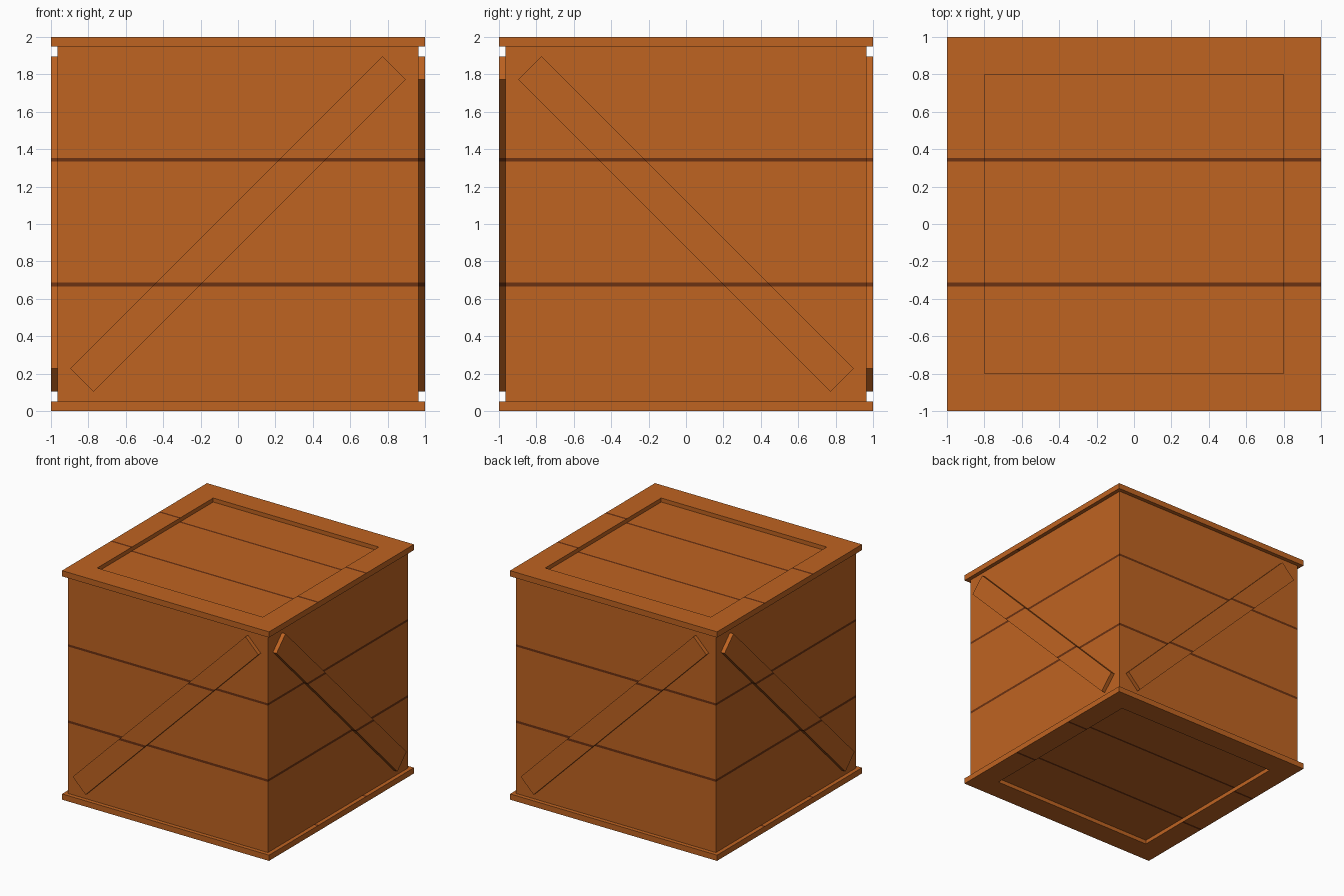
import bpy, bmesh, math
from mathutils import Matrix, Vector

if "Cube" in bpy.data.objects:
    bpy.data.objects.remove(bpy.data.objects["Cube"])


def material(name, rgb):
    m = bpy.data.materials.new(name)
    m.diffuse_color = (*rgb, 1)
    m.use_nodes = True
    m.node_tree.nodes["Principled BSDF"].inputs["Base Color"].default_value = m.diffuse_color
    return m


WOOD = material("orange_wood", (0.52, 0.126, 0.0155))
SEAM = material("dark_seam", (0.147, 0.031, 0.0055))
# plank seams, measured from one side of each crate face
SEAMS = [(0.667, 0.688), (1.333, 1.353)]


def upright(face):
    return abs(face.normal.z) < 0.8


def cut_seams(bm):
    """Split faces at the plank seams: by height on walls, by depth on lids."""
    for wall, axis, shift in ((True, Vector((0, 0, 1)), 0), (False, Vector((0, 1, 0)), -1)):
        for level in [v for pair in SEAMS for v in pair]:
            bm.normal_update()
            faces = [f for f in bm.faces if upright(f) == wall]
            edges = list({e for f in faces for e in f.edges})
            verts = list({v for f in faces for v in f.verts})
            bmesh.ops.bisect_plane(bm, geom=verts + edges + faces, dist=1e-5,
                                   plane_co=axis * (level + shift), plane_no=axis)
    bm.normal_update()
    for f in bm.faces:
        c = f.calc_center_median()
        t = c.z if upright(f) else c.y + 1
        f.material_index = int(any(a < t < b for a, b in SEAMS))


def finish(name, bm):
    bmesh.ops.recalc_face_normals(bm, faces=bm.faces)
    cut_seams(bm)
    me = bpy.data.meshes.new(name)
    bm.to_mesh(me)
    bm.free()
    me.materials.append(WOOD)
    me.materials.append(SEAM)
    bpy.context.collection.objects.link(bpy.data.objects.new(name, me))


def box(size, matrix):
    bm = bmesh.new()
    bmesh.ops.create_cube(bm, size=1, matrix=matrix @ Matrix.Diagonal((*size, 1)))
    return bm


def frame(name, z0, z1, outer=1.0, inner=0.8):
    """Flat square ring."""
    bm = bmesh.new()
    corners = [(-1, -1), (1, -1), (1, 1), (-1, 1)]
    loops = [[bm.verts.new((x * r, y * r, z)) for x, y in corners]
             for r, z in ((outer, z0), (outer, z1), (inner, z1), (inner, z0))]
    for k in range(4):
        a, b = loops[k], loops[(k + 1) % 4]
        for i in range(4):
            j = (i + 1) % 4
            bm.faces.new((a[i], a[j], b[j], b[i]))
    finish(name, bm)


# crate body
finish("crate_body", box((1.93, 1.93, 1.93), Matrix.Translation((0, 0, 1))))

# lid and base frames
frame("top_frame", 1.95, 2.0)
frame("bottom_frame", 0.0, 0.05)

# diagonal braces: front and back rise to the viewer's right, sides to the left
for name, turn, tilt in (("front_brace", 0, -45), ("right_brace", 90, 45),
                         ("back_brace", 180, -45), ("left_brace", 270, 45)):
    m = (Matrix.Translation((0, 0, 1))
         @ Matrix.Rotation(math.radians(turn), 4, 'Z')
         @ Matrix.Translation((0, -0.98, 0))
         @ Matrix.Rotation(math.radians(tilt), 4, 'Y'))
    finish(name, box((2.36, 0.04, 0.176), m))
